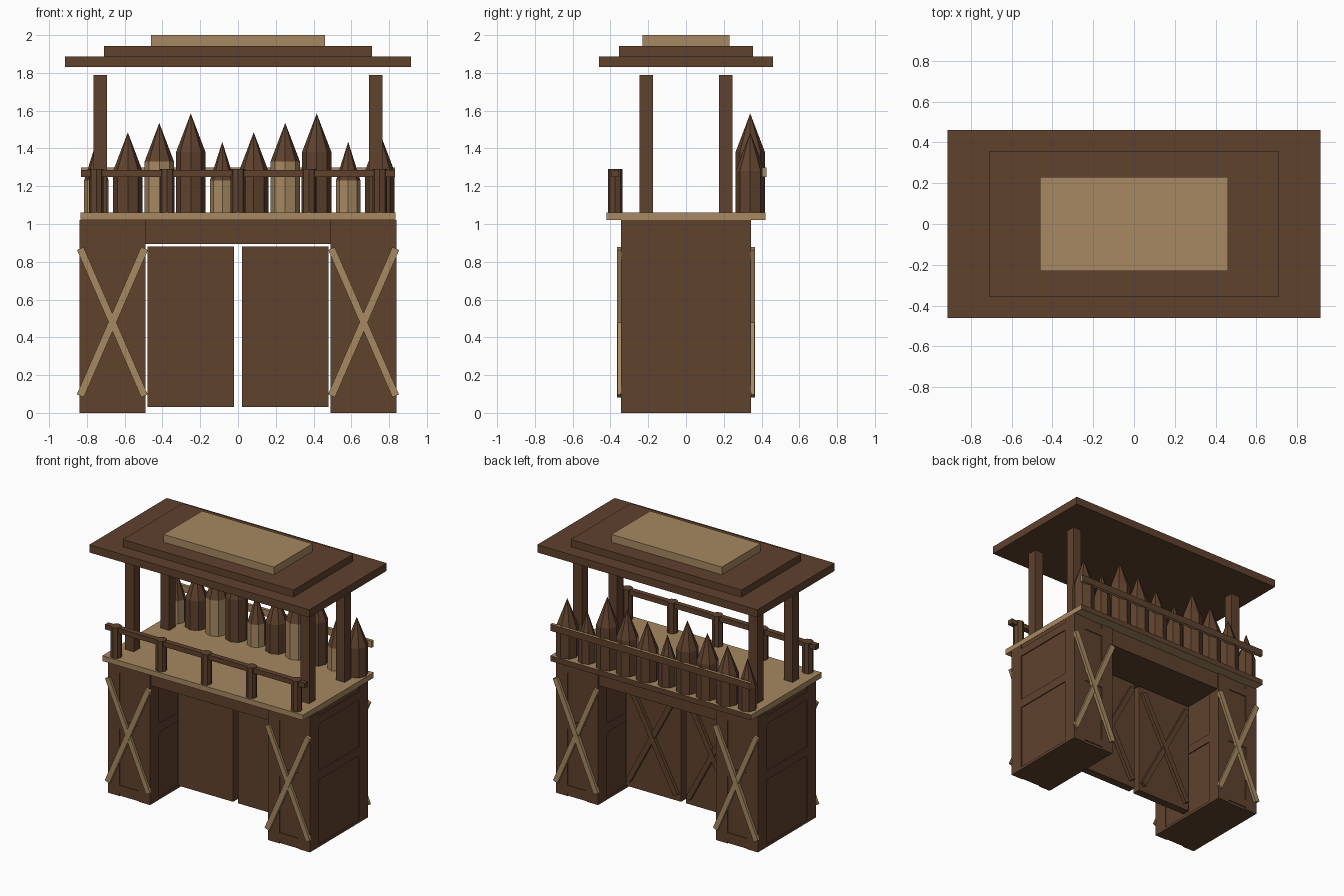
import bpy, bmesh, math
from mathutils import Matrix, Vector

if "Cube" in bpy.data.objects:
    bpy.data.objects.remove(bpy.data.objects["Cube"])


def material(name, col):
    m = bpy.data.materials.new(name)
    m.diffuse_color = (*col, 1)
    m.use_nodes = True
    m.node_tree.nodes["Principled BSDF"].inputs["Base Color"].default_value = m.diffuse_color
    return m


BROWN = material("dark_wood", (0.115, 0.054, 0.027))
TAN = material("light_wood", (0.385, 0.250, 0.120))


def finish(name, bm, mats, rule=None):
    """Turn a bmesh into an object; rule picks the material of each face."""
    bmesh.ops.recalc_face_normals(bm, faces=bm.faces)
    bm.normal_update()
    if rule:
        for f in bm.faces:
            f.material_index = rule(f)
    me = bpy.data.meshes.new(name)
    bm.to_mesh(me)
    bm.free()
    for m in mats:
        me.materials.append(m)
    ob = bpy.data.objects.new(name, me)
    bpy.context.collection.objects.link(ob)
    return ob


def add_box(bm, x0, x1, y0, y1, z0, z1):
    mat = Matrix.Translation(((x0 + x1) / 2, (y0 + y1) / 2, (z0 + z1) / 2))
    mat = mat @ Matrix.Diagonal((x1 - x0, y1 - y0, z1 - z0, 1))
    bmesh.ops.create_cube(bm, size=1, matrix=mat)


def box(name, x0, x1, y0, y1, z0, z1, mat, rule=None):
    bm = bmesh.new()
    add_box(bm, x0, x1, y0, y1, z0, z1)
    return finish(name, bm, [mat] if rule is None else [TAN, BROWN], rule)


def bar(name, a, b, width, thick, mat):
    """Slanted plank in an xz plane between two points."""
    a, b = Vector(a), Vector(b)
    d = b - a
    bm = bmesh.new()
    m = (Matrix.Translation((a + b) / 2)
         @ Matrix.Rotation(math.atan2(d.x, d.z), 4, 'Y')
         @ Matrix.Diagonal((width, thick, d.length, 1)))
    bmesh.ops.create_cube(bm, size=1, matrix=m)
    finish(name, bm, [mat])


def cross(name, x0, x1, z0, z1, y, thick, mat):
    bar(name + "_a", (x0, y, z0), (x1, y, z1), 0.04, thick, mat)
    bar(name + "_b", (x0, y, z1), (x1, y, z0), 0.038, thick * 0.8, mat)


def back_brown(f):
    return 1 if f.normal.y > 0.5 else 0


for s, side in ((-1, "left"), (1, "right")):
    # tower: core with a slightly raised frame of posts and bands
    bm = bmesh.new()
    cx, hx, hy, e = s * 0.665, 0.175, 0.345, 0.007
    add_box(bm, cx - hx + e, cx + hx - e, -hy + e, hy - e, 0, 1.02)
    for sx in (-1, 1):
        for sy in (-1, 1):
            xs = sorted((cx + sx * 0.078, cx + sx * hx))
            ys = sorted((sy * 0.24, sy * hy))
            add_box(bm, *xs, *ys, 0.0, 1.02)
    for z0, z1 in ((0.02, 0.08), (0.505, 0.57), (0.925, 0.985)):
        add_box(bm, cx - 0.078, cx + 0.078, -hy, hy, z0, z1)
        if z0 > 0.1:
            add_box(bm, cx - hx, cx + hx, -0.24, 0.24, z0, z1)
    add_box(bm, cx - hx, cx + hx, -0.24, 0.24, 0, 0.02)
    finish(side + "_tower", bm, [BROWN])

    # tower cross braces, front and back
    for sy, face in ((-1, "front"), (1, "back")):
        cross(f"{side}_{face}_brace", cx - 0.17, cx + 0.17, 0.09, 0.87,
              sy * 0.353, 0.024, TAN)

    # gate leaf with braces on its back
    xs = sorted((s * 0.02, s * 0.48))
    box(side + "_gate_leaf", *xs, -0.03, 0.03, 0.03, 0.88, BROWN)
    cross(side + "_gate_brace", xs[0] + 0.03, xs[1] - 0.03, 0.08, 0.83,
          0.04, 0.03, BROWN)

    # roof posts
    for sy, face in ((-1, "front"), (1, "back")):
        box(f"{side}_{face}_roof_post", s * 0.73 - 0.036, s * 0.73 + 0.036,
            sy * 0.21 - 0.036, sy * 0.21 + 0.036, 1.06, 1.79, BROWN)

# lintel and deck
box("lintel", -0.495, 0.495, -0.335, 0.335, 0.895, 1.02, BROWN)
box("deck", -0.835, 0.835, -0.42, 0.42, 1.02, 1.06, TAN, back_brown)

# front railing
box("front_rail", -0.83, 0.83, -0.395, -0.355, 1.25, 1.287, BROWN)
for i in range(5):
    bm = bmesh.new()
    bmesh.ops.create_cone(
        bm, cap_ends=True, segments=8, radius1=0.039, radius2=0.039, depth=0.23,
        matrix=Matrix.Translation((-0.75 + i * 0.375, -0.375, 1.175)))
    finish(f"railing_post_{i + 1}", bm, [BROWN])

# palisade of sharpened logs; every other log has a light inner side
for i in range(10):
    tip = 1.435 + 0.05 * (i % 4)
    r = 0.065 if i % 4 == 0 else 0.078
    x = -0.75 + i / 6
    bm = bmesh.new()
    rings = []
    for z in (1.06, tip - 0.205):
        rings.append([bm.verts.new((x + r * math.cos(k * math.pi / 4),
                                    0.34 + r * math.sin(k * math.pi / 4), z))
                      for k in range(8)])
    top = bm.verts.new((x, 0.34, tip))
    bm.faces.new(rings[0])
    for k in range(8):
        n = (k + 1) % 8
        bm.faces.new((rings[0][k], rings[0][n], rings[1][n], rings[1][k]))
        bm.faces.new((rings[1][k], rings[1][n], top))
    light = i % 2 == 0
    finish(f"palisade_log_{i + 1}", bm, [BROWN, TAN],
           lambda f: int(light and len(f.verts) == 4 and f.normal.y < 0))

# rail behind the palisade
box("back_rail", -0.83, 0.83, 0.402, 0.425, 1.25, 1.30, TAN, back_brown)

# stepped roof
box("roof_lower", -0.915, 0.915, -0.46, 0.46, 1.83, 1.888, BROWN)
box("roof_middle", -0.71, 0.71, -0.355, 0.355, 1.888, 1.942, BROWN)
box("roof_top", -0.46, 0.46, -0.23, 0.23, 1.942, 2.0, TAN)
